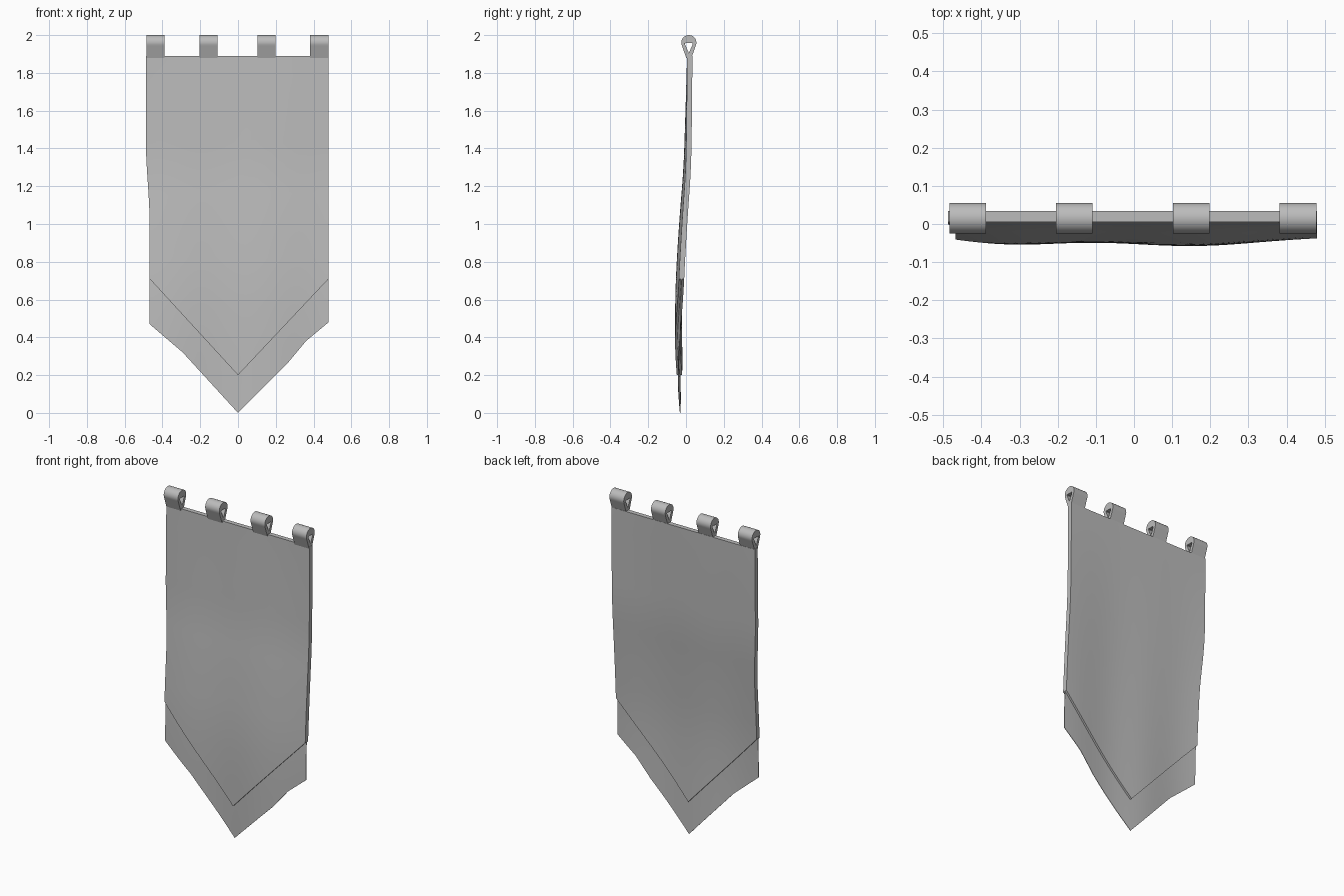
import bpy, bmesh, math

if "Cube" in bpy.data.objects:
    bpy.data.objects.remove(bpy.data.objects["Cube"])

cloth_mat = bpy.data.materials.new("grey cloth")
cloth_mat.diffuse_color = (0.5, 0.5, 0.5, 1)
cloth_mat.use_nodes = True
cloth_mat.node_tree.nodes["Principled BSDF"].inputs["Base Color"].default_value = cloth_mat.diffuse_color

TOP = 1.89
DRAPE = [(0, -.033), (.47, -.033), (.7, -.028), (1.0, -.010), (1.3, .012), (1.6, .017), (TOP, .020)]
HEM = [(-.48, .47), (-.30, .32), (-.15, .16), (0, 0), (.2, .2), (.26, .26), (.36, .38), (.48, .48)]
PANEL_END = [(-.48, .71), (0, .2), (.48, .71)]


def interp(points, t):
    for (a, fa), (b, fb) in zip(points, points[1:]):
        if t <= b:
            return fa + (fb - fa) * max(0, (t - a) / (b - a))
    return points[-1][1]


def drape(x, z):
    """Depth of the hanging cloth: a gentle sag plus ripples that grow downwards."""
    y = sum(interp(DRAPE, z + d) for d in (-.1, -.05, 0, .05, .1)) / 5
    bulge = .011 * (1 - (x / .48) ** 2) * math.sin(math.pi * z / TOP)
    ripple = .006 * math.cos(2 * math.pi * (x + .36) / .52) * (1 - z / TOP)
    return y - bulge - ripple


def side_shift(x, z):
    """Left edge pulls in slightly below the middle."""
    t = min(1, max(0, (1.45 - z) / .45))
    return x + (-.008 + .02 * t * t * (3 - 2 * t)) * max(0, -x / .48)


def finish(name, bm):
    bmesh.ops.recalc_face_normals(bm, faces=bm.faces)
    mesh = bpy.data.meshes.new(name)
    bm.to_mesh(mesh)
    bm.free()
    mesh.materials.append(cloth_mat)
    obj = bpy.data.objects.new(name, mesh)
    bpy.context.collection.objects.link(obj)
    bpy.ops.object.select_all(action='DESELECT')
    obj.select_set(True)
    bpy.context.view_layer.objects.active = obj
    bpy.ops.object.shade_smooth_by_angle(angle=math.radians(35))


def cloth(name, low, high, thick, rows, cols=48):
    """Closed draped slab between two height curves."""
    bm = bmesh.new()
    grid = []
    for i in range(cols + 1):
        x = -.48 + .96 * i / cols
        column = []
        for j in range(rows + 1):
            z = low(x) + (high(x) - low(x)) * j / rows
            column.append(bm.verts.new((side_shift(x, z), drape(x, z) - thick / 2, z)))
        grid.append(column)
    for a, b in zip(grid, grid[1:]):
        for j in range(rows):
            bm.faces.new((a[j], b[j], b[j + 1], a[j + 1]))
    # Thicken backwards, keeping the front layer
    ret = bmesh.ops.extrude_face_region(bm, geom=bm.faces[:], use_keep_orig=True)
    back = [v for v in ret["geom"] if isinstance(v, bmesh.types.BMVert)]
    bmesh.ops.translate(bm, verts=back, vec=(0, thick, 0))
    finish(name, bm)


# Thick main panel and the thin pointed layer hanging below it
cloth("main_panel", lambda x: interp(PANEL_END, x), lambda x: TOP, .028, 40)
cloth("lower_point", lambda x: interp(HEM, x), lambda x: interp(PANEL_END, x) + .03, .003, 12)


def hanging_loop(name, x0, x1):
    """Teardrop strap with a triangular opening, extruded along x."""
    cy, cz, r, n = .015, 1.96, .04, 20
    outer = [(cy + .014, TOP - .01)]
    outer += [(cy + r * math.cos(a), cz + r * math.sin(a))
              for a in (math.radians(-25 + 230 * i / n) for i in range(n + 1))]
    outer += [(cy - .014, TOP - .01)]
    # Opening traced point for point alongside the outline
    tri = [(cy, 1.905), (cy + .023, 1.957), (cy - .023, 1.957), (cy, 1.905)]
    inner = []
    for i in range(len(outer)):
        t = 3 * i / (len(outer) - 1)
        k = min(2, int(t))
        inner.append(tuple(p + (q - p) * (t - k) for p, q in zip(tri[k], tri[k + 1])))
    bm = bmesh.new()
    rings = [[bm.verts.new((x, y, z)) for y, z in pts]
             for x, pts in ((x0, outer), (x1, outer), (x1, inner), (x0, inner))]
    m = len(outer)
    for a, b in zip(rings, rings[1:] + rings[:1]):
        for i in range(m):
            j = (i + 1) % m
            bm.faces.new((a[i], a[j], b[j], b[i]))
    bmesh.ops.remove_doubles(bm, verts=bm.verts, dist=1e-5)
    finish(name, bm)


for i, (x0, x1) in enumerate([(-.484, -.388), (-.204, -.109), (.102, .198), (.382, .479)]):
    hanging_loop(f"hanging_loop_{i + 1}", x0, x1)
